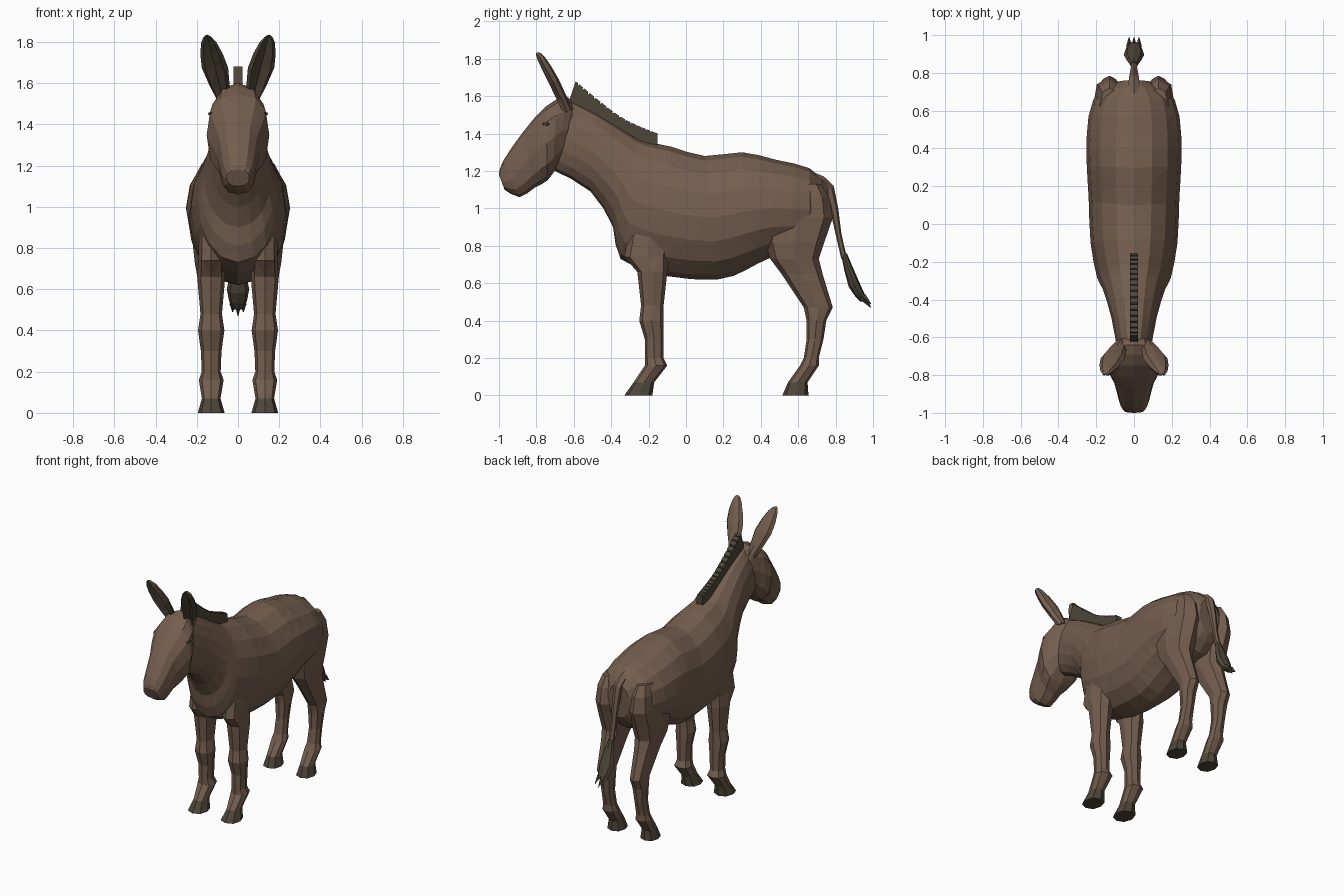
import bpy, bmesh, math
from mathutils import Vector

cube = bpy.data.objects.get("Cube")
if cube:
    bpy.data.objects.remove(cube)


def material(name, red, green, blue):
    colour = (red, green, blue, 1)
    made = bpy.data.materials.new(name)
    made.use_nodes = True
    made.diffuse_color = colour
    made.node_tree.nodes["Principled BSDF"].inputs["Base Color"].default_value = colour
    return made


COAT = material("brown coat", .175, .112, .076)
DARK = material("dark hair and hoof", .075, .06, .04)


def finish(name, mesh_data, materials, dark_rule=None):
    """Turn a bmesh into an object, giving the second material to faces that meet the rule."""
    bmesh.ops.recalc_face_normals(mesh_data, faces=mesh_data.faces)
    if dark_rule:
        for face in mesh_data.faces:
            face.material_index = int(dark_rule(face))
    mesh = bpy.data.meshes.new(name)
    mesh_data.to_mesh(mesh)
    mesh_data.free()
    for entry in materials:
        mesh.materials.append(entry)
    built = bpy.data.objects.new(name, mesh)
    bpy.context.collection.objects.link(built)
    return built


def refine(sections):
    """Insert a smooth in-between section after every section but the last."""
    padded = [sections[0], *sections, sections[-1]]
    result = []
    for before, here, following, after in zip(padded, padded[1:], padded[2:], padded[3:]):
        result.append(here)
        result.append([(9 * (b + c) - a - d) / 16
                       for a, b, c, d in zip(before, here, following, after)])
    return result + [sections[-1]]


def power(value, exponent):
    return math.copysign(abs(value) ** exponent, value)


def loft(name, sections, materials, sides=8, square=1, side=1, turn=0, dished=False,
         dark_rule=None):
    """Skin rings given as front y, front z, back y, back z, half width, optional centre x."""
    mesh_data = bmesh.new()
    rings = []
    for front_y, front_z, back_y, back_z, width, *centre in sections:
        front, back = Vector((0, front_y, front_z)), Vector((0, back_y, back_z))
        ring = []
        for corner in range(sides):
            angle = math.tau * corner / sides + turn
            reach = power(math.cos(angle), square)
            if dished and corner == 0:
                reach = -.3
            point = (front + back) / 2 + (front - back) / 2 * reach
            point.x = side * (sum(centre) + width * power(math.sin(angle), square))
            ring.append(mesh_data.verts.new(point))
        rings.append(ring)
    for ring, neighbour in zip(rings, rings[1:]):
        for corner in range(sides):
            mesh_data.faces.new((ring[corner - 1], ring[corner],
                                 neighbour[corner], neighbour[corner - 1]))
    quads = list(mesh_data.faces)
    mesh_data.faces.new(rings[0])
    mesh_data.faces.new(rings[-1])
    bmesh.ops.triangulate(mesh_data, faces=quads)
    return finish(name, mesh_data, materials, dark_rule)


# Trunk and neck, from rump to throat, with the upper line as the ring's front
trunk = [(.76, 1.12, .75, .88, .08),
         (.66, 1.215, .66, .77, .215),
         (.48, 1.26, .46, .74, .25),
         (.3, 1.3, .32, .67, .25),
         (.1, 1.28, .17, .62, .24),
         (-.08, 1.33, -.12, .64, .23),
         (-.22, 1.36, -.35, .73, .195),
         (-.3, 1.4, -.39, .9, .165),
         (-.48, 1.51, -.51, 1.09, .12),
         (-.62, 1.58, -.7, 1.2, .09)]
loft("body", refine(trunk), [COAT], sides=16)

# Head, from poll to lips
skull = [(-.6, 1.55, -.63, 1.3, .08),
         (-.64, 1.6, -.69, 1.22, .115),
         (-.75, 1.545, -.74, 1.15, .152),
         (-.87, 1.41, -.81, 1.11, .105),
         (-.98, 1.25, -.89, 1.06, .08),
         (-1, 1.18, -.97, 1.1, .055)]
head = loft("head", refine(skull), [COAT], sides=12, square=.8)

# Mane: a boxy strip along the crest, its upper edge notched into clipped tufts
crest = [(-.59, 1.68, -.63, 1.56), (-.35, 1.49, -.38, 1.42), (-.15, 1.4, -.15, 1.32)]
rows = refine(refine(refine(crest)))
mane = []
for start, end in zip(rows, rows[1:]):
    for step, height in ((0, 1), (.75, 1), (.85, .88)):
        top = Vector(start[:2]).lerp(Vector(end[:2]), step)
        root = Vector(start[2:]).lerp(Vector(end[2:]), step)
        mane.append((*root.lerp(top, height), *root, .022))
loft("mane", mane, [DARK], sides=4, square=.01, turn=math.pi / 4)

# Tail with a dark tuft ending in ragged points
tail = [(.69, 1.19, .7, 1.1, .04),
        (.79, 1.12, .75, 1.06, .03),
        (.83, .87, .8, .86, .02),
        (.86, .74, .83, .73, .02)]
loft("tail", refine(tail), [COAT], sides=6)
tuft = [(.86, .76, .83, .75, .02),
        (.92, .62, .87, .58, .054),
        (.965, .52, .935, .5, .03)]
loft("tail_tuft", refine(tuft), [DARK])
for label, x, tip in (("left", .026, .49), ("middle", 0, .47), ("right", -.026, .49)):
    strand = [(.96, .54, .92, .52, .016, x), (.99, tip, .985, tip, .002, x)]
    loft(f"tuft_point_{label}", strand, [DARK], sides=4)

# Leg rows: height, front y, back y, half width
front_rows = [(.95, -.24, -.12, .04),
              (.85, -.31, -.08, .06),
              (.74, -.33, -.09, .062),
              (.66, -.26, -.1, .068),
              (.48, -.24, -.12, .052),
              (.4, -.25, -.12, .064),
              (.3, -.22, -.12, .05),
              (.2, -.22, -.12, .046),
              (.16, -.22, -.1, .06),
              (.07, -.28, -.17, .045),
              (0, -.33, -.18, .065)]
hind_rows = [(1.13, .54, .72, .05),
             (1.06, .48, .765, .075),
             (.95, .42, .785, .09),
             (.82, .42, .74, .09),
             (.73, .45, .71, .08),
             (.65, .51, .73, .065),
             (.47, .63, .785, .05),
             (.4, .645, .75, .05),
             (.3, .645, .735, .04),
             (.2, .63, .71, .045),
             (.16, .61, .71, .055),
             (.07, .545, .65, .045),
             (0, .515, .655, .06)]
ear = [(-.66, 1.5, -.61, 1.53, .03, .07),
       (-.74, 1.66, -.68, 1.69, .064, .112),
       (-.8, 1.79, -.755, 1.81, .036, .142),
       (-.805, 1.83, -.79, 1.835, .006, .15)]


def leg(name, rows, side):
    sections = [(front, height, back, height, width, .13)
                for height, front, back, width in rows]
    loft(name, sections, [COAT, DARK], square=.85, side=side,
         dark_rule=lambda face: face.calc_center_median().z < .069)


def eye(name, side):
    """Lay a thin dark almond on the nearest head surface."""
    found, spot, normal, index = head.closest_point_on_mesh(Vector((side * .16, -.76, 1.455)))
    almond = bmesh.new()
    bmesh.ops.create_cone(almond, cap_ends=True, segments=6, radius1=1, radius2=.7, depth=1)
    bmesh.ops.scale(almond, vec=(.024, .01, .005), verts=almond.verts)
    facing = normal.to_track_quat('Z', 'Y').to_matrix()
    bmesh.ops.rotate(almond, matrix=facing, verts=almond.verts)
    bmesh.ops.translate(almond, vec=spot, verts=almond.verts)
    finish(name, almond, [DARK])


# Paired parts
bpy.context.view_layer.update()
for label, side in (("left", 1), ("right", -1)):
    leg(f"front_leg_{label}", front_rows, side)
    leg(f"hind_leg_{label}", hind_rows, side)
    loft(f"ear_{label}", refine(ear), [COAT, DARK], side=side, dished=True,
         dark_rule=lambda face: face.normal.y < -.3)
    eye(f"eye_{label}", side)
